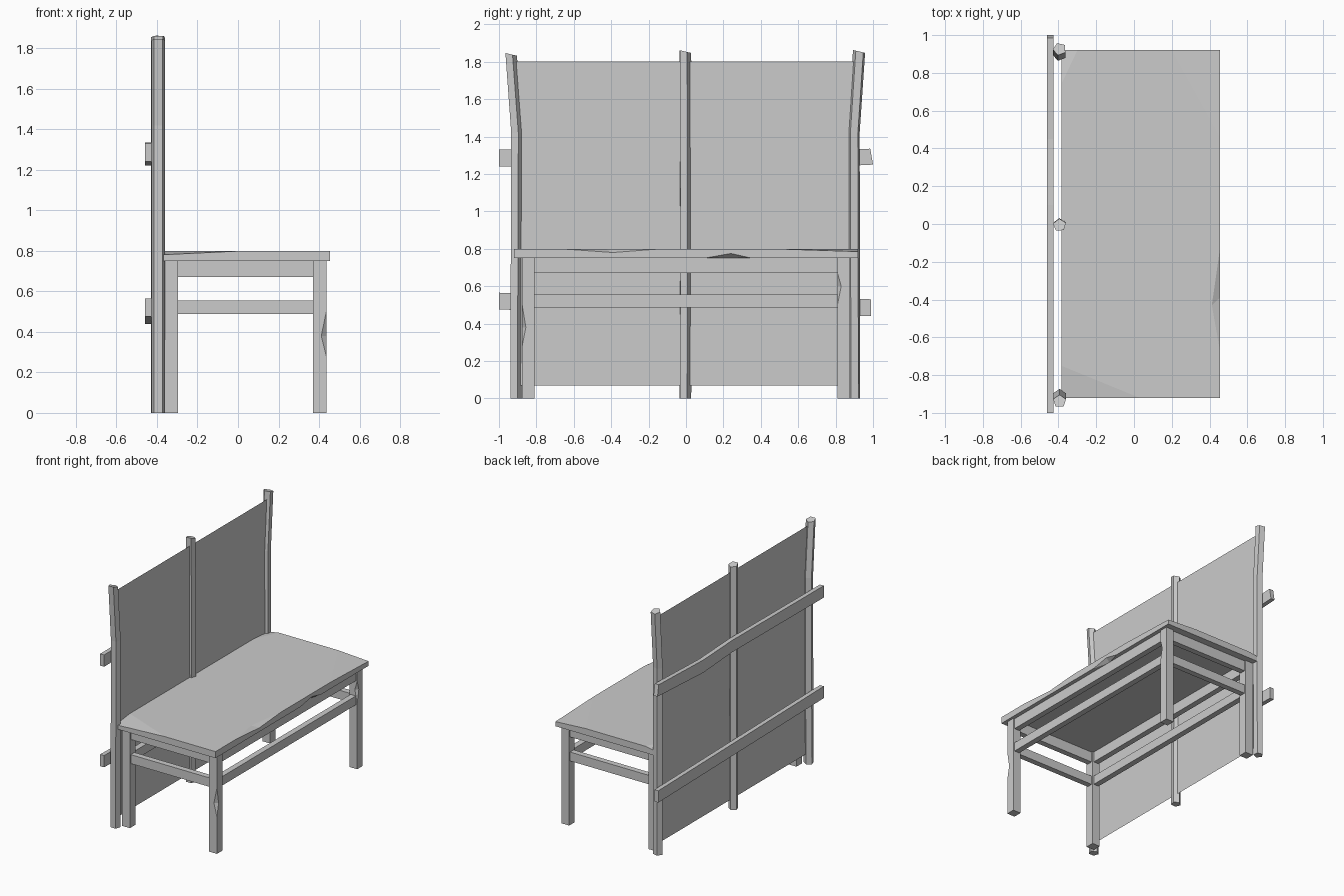
import bpy, bmesh, math
from mathutils import Vector

if "Cube" in bpy.data.objects:
    bpy.data.objects.remove(bpy.data.objects["Cube"])


def make_object(name, bm):
    bmesh.ops.recalc_face_normals(bm, faces=bm.faces)
    mesh = bpy.data.meshes.new(name)
    bm.to_mesh(mesh)
    bm.free()
    obj = bpy.data.objects.new(name, mesh)
    bpy.context.collection.objects.link(obj)
    return obj


def loft(name, rings):
    # Skin a list of equal-sized point rings and cap both ends
    bm = bmesh.new()
    loops = [[bm.verts.new(p) for p in ring] for ring in rings]
    n = len(loops[0])
    for a, b in zip(loops, loops[1:]):
        for i in range(n):
            j = (i + 1) % n
            bm.faces.new((a[i], a[j], b[j], b[i]))
    bm.faces.new(loops[0])
    bm.faces.new(loops[-1])
    return make_object(name, bm)


def box(name, x, y, z):
    return loft(name, [[(x[0], y[0], h), (x[1], y[0], h), (x[1], y[1], h), (x[0], y[1], h)] for h in z])


def chip(obj, inner, outer):
    # Cut a wedge; growing it about the inner points keeps the cut planes fixed
    inner = [Vector(p) for p in inner]
    centre = sum(inner, Vector()) / len(inner)
    bm = bmesh.new()
    for p in inner + [Vector(p) for p in outer]:
        bm.verts.new(centre + (p - centre) * 1.2)
    bmesh.ops.convex_hull(bm, input=bm.verts)
    cutter = make_object("chip_cutter", bm)
    cutter.hide_render = True
    cutter.hide_set(True)
    mod = obj.modifiers.new("chip", "BOOLEAN")
    mod.operation = "DIFFERENCE"
    mod.solver = "EXACT"
    mod.object = cutter
    bpy.context.view_layer.update()
    bpy.context.view_layer.objects.active = obj
    bpy.ops.object.modifier_apply(modifier=mod.name)
    bpy.data.objects.remove(cutter, do_unlink=True)


# Seat board with worn corners and chipped edges
X0, X1, Y, T, B = -0.385, 0.455, 0.92, 0.80, 0.75
seat = box("seat", (X0, X1), (-Y, Y), (B, T))
chip(seat, [(X0, -0.75, T), (0.03, -Y, T), (X0, -Y, 0.78)], [(X0, -Y, T)])
chip(seat, [(X1, 0.46, T), (0.2, Y, T), (X1, Y, 0.785)], [(X1, Y, T)])
chip(seat, [(X0, 0.74, T), (-0.3, Y, T), (X0, Y, 0.785)], [(X0, Y, T)])
chip(seat, [(0.412, -0.43, T), (X1, -0.39, 0.78)], [(X1, -0.67, T), (X1, -0.13, T)])
chip(seat, [(X1, 0.24, 0.775), (0.42, 0.23, B)], [(X1, 0.1, B), (X1, 0.35, B)])

# Legs
LX, LY, H = (-0.33, 0.403), 0.843, 0.033
legs = {}
for xn, x in zip(("back", "front"), LX):
    for yn, y in (("left", -LY), ("right", LY)):
        name = f"{xn}_{yn}_leg"
        legs[name] = box(name, (x - H, x + H), (y - H, y + H), (0, B))
fx, ly, ry = LX[1] + H, -LY - H, LY - H
chip(legs["front_left_leg"], [(fx - 0.025, ly, 0.38), (fx, ly + 0.02, 0.38)],
     [(fx, ly, 0.28), (fx, ly, 0.5)])
chip(legs["front_right_leg"], [(fx - 0.02, ry, 0.6), (fx, ry + 0.02, 0.6)],
     [(fx, ry, 0.5), (fx, ry, 0.67)])

# Aprons and stretchers on all four sides
R = 0.022
for part, z in (("apron", (0.67, B)), ("stretcher", (0.487, 0.555))):
    for side, y in (("left", -LY), ("right", LY)):
        box(f"{side}_{part}", (LX[0] + H, LX[1] - H), (y - R, y + R), z)
    for side, x in zip(("back", "front"), LX):
        box(f"{side}_{part}", (x - R, x + R), (-LY + H, LY - H), z)

# Five-sided back posts, the outer pair leaning outward at the top
for name, turn, path in (
        ("left_post", 18, [(-0.912, 0), (-0.907, 1.42), (-0.938, 1.84)]),
        ("middle_post", 21, [(-0.006, 0), (-0.003, 0.8), (-0.006, 1.855)]),
        ("right_post", 40, [(0.90, 0), (0.897, 1.42), (0.926, 1.855)])):
    rings = []
    for k, (y, z) in enumerate(path):
        ring = []
        for i in range(5):
            a = math.radians(turn + 72 * i)
            tilt = 0.008 * math.sin(a) if k == 2 else 0
            ring.append((-0.394 + 0.036 * math.cos(a), y + 0.034 * math.sin(a), z - tilt))
        rings.append(ring)
    loft(name, rings)

# Thin back panel
bm = bmesh.new()
bm.faces.new([bm.verts.new((-0.385, y, z)) for y, z in
              ((-0.92, 0.07), (0.92, 0.07), (0.92, 1.8), (-0.92, 1.8))])
make_object("back_panel", bm)

# Two rough planks across the back: (y at bottom, y at top, bottom z, top z)
for name, stations in (
        ("upper_plank", [(-1, -1, 1.24, 1.33), (0.1, 0.1, 1.245, 1.335),
                         (0.45, 0.45, 1.222, 1.318), (1, 0.985, 1.25, 1.335)]),
        ("lower_plank", [(-1, -1, 0.475, 0.565), (0.99, 0.99, 0.44, 0.53)])):
    loft(name, [[(-0.46, a, lo), (-0.427, a, lo), (-0.427, b, hi), (-0.46, b, hi)]
                for a, b, lo, hi in stations])
